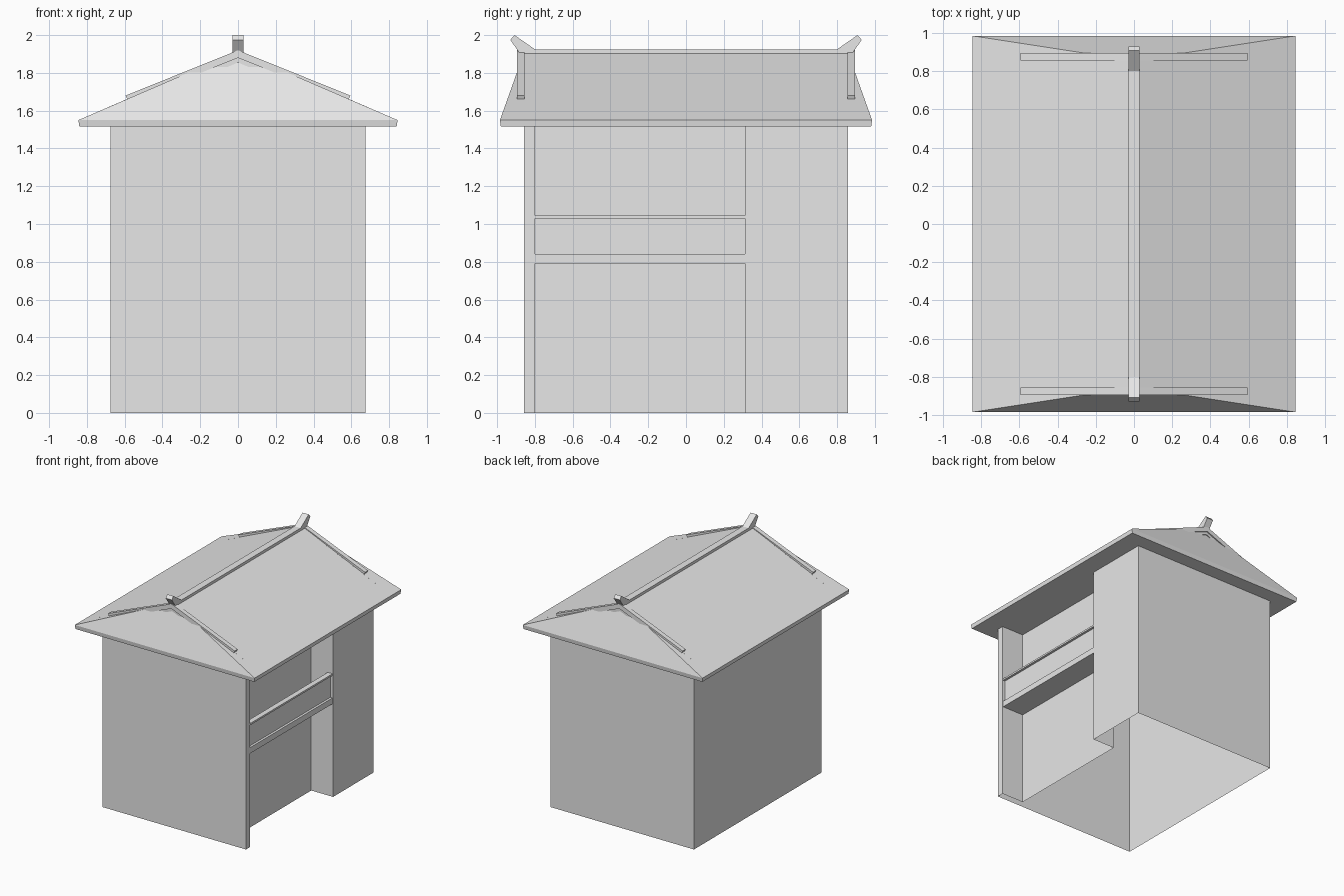
import bpy
import bmesh
from mathutils import Vector

if "Cube" in bpy.data.objects:
    bpy.data.objects.remove(bpy.data.objects["Cube"], do_unlink=True)

grey = bpy.data.materials.new("plain_grey")
grey.use_nodes = True
COLOUR = (0.8, 0.8, 0.8, 1)
grey.diffuse_color = COLOUR
for node in grey.node_tree.nodes:
    if node.type == 'BSDF_PRINCIPLED':
        node.inputs["Base Color"].default_value = COLOUR


def finish(name, bm):
    bmesh.ops.recalc_face_normals(bm, faces=bm.faces)
    mesh = bpy.data.meshes.new(name)
    bm.to_mesh(mesh)
    bm.free()
    mesh.materials.append(grey)
    obj = bpy.data.objects.new(name, mesh)
    bpy.context.collection.objects.link(obj)
    return obj


def prism(name, points, offset, caps=True):
    """Extrude a planar outline along an offset."""
    bm = bmesh.new()
    face = bm.faces.new([bm.verts.new(p) for p in points])
    out = bmesh.ops.extrude_face_region(bm, geom=[face], use_keep_orig=True)
    moved = [v for v in out["geom"] if isinstance(v, bmesh.types.BMVert)]
    bmesh.ops.translate(bm, verts=moved, vec=Vector(offset))
    bmesh.ops.recalc_face_normals(bm, faces=bm.faces)
    if not caps:
        ends = [f for f in bm.faces if abs(f.normal.dot(Vector(offset).normalized())) > 0.9]
        bmesh.ops.delete(bm, geom=ends, context='FACES_ONLY')
    return finish(name, bm)


def box(name, x, y, z):
    outline = [(x[0], y[0], z[0]), (x[1], y[0], z[0]), (x[1], y[0], z[1]), (x[0], y[0], z[1])]
    return prism(name, outline, (0, y[1] - y[0], 0))


# Walls: open-bottomed shell with a bay set into the left side
EAVE = 1.515
W, D = 0.675, 0.857
BAY_X, BAY_Y = 0.47, (-0.80, 0.312)
plan = [(-W, -D), (W, -D), (W, BAY_Y[0]), (BAY_X, BAY_Y[0]),
        (BAY_X, BAY_Y[1]), (W, BAY_Y[1]), (W, D), (-W, D)]
prism("walls", [(x, y, 0) for x, y in plan], (0, 0, EAVE), caps=False)

# Counter in the bay: deep shelf, upright panel and thin cap
box("counter_shelf", (BAY_X, 0.67), BAY_Y, (0.79, 0.84))
box("counter_panel", (0.635, 0.65), BAY_Y, (0.84, 1.03))
box("counter_cap", (0.625, 0.67), BAY_Y, (1.03, 1.045))

# Roof: hipped skirt rising into a gable
bm = bmesh.new()
for sy in (-1, 1):
    for sx in (-1, 1):
        for x, y, z in ((0.84, 0.98, EAVE), (0.845, 0.985, 1.55), (0.655, 0.855, 1.632)):
            bm.verts.new((sx * x, sy * y, z))
    bm.verts.new((0, sy * 0.855, 1.915))
bmesh.ops.convex_hull(bm, input=bm.verts)
bmesh.ops.dissolve_limit(bm, angle_limit=0.01, verts=bm.verts, edges=bm.edges)
finish("roof", bm)

# Roof edges over each gable, with raised boards on top
verge = [(-0.70, 1.613), (0, 1.915), (0.70, 1.613), (0.57, 1.613), (0, 1.855), (-0.57, 1.613)]
board = [(-0.595, 1.68), (0, 1.92), (0.595, 1.68), (0.58, 1.645), (0, 1.88), (-0.58, 1.645)]
for side, sy in (("front", -1), ("back", 1)):
    prism(side + "_roof_edge", [(x, sy * 0.85, z) for x, z in verge], (0, sy * 0.035, 0))
    prism(side + "_gable_board", [(x, sy * 0.855, z) for x, z in board], (0, sy * 0.04, 0))

# Ridge beam with upturned ends
half = [(0.80, 1.925), (0.908, 2.0), (0.93, 1.975), (0.885, 1.91), (0.855, 1.88)]
ridge = half + [(-y, z) for y, z in reversed(half)]
prism("ridge_beam", [(-0.029, y, z) for y, z in ridge], (0.058, 0, 0))
